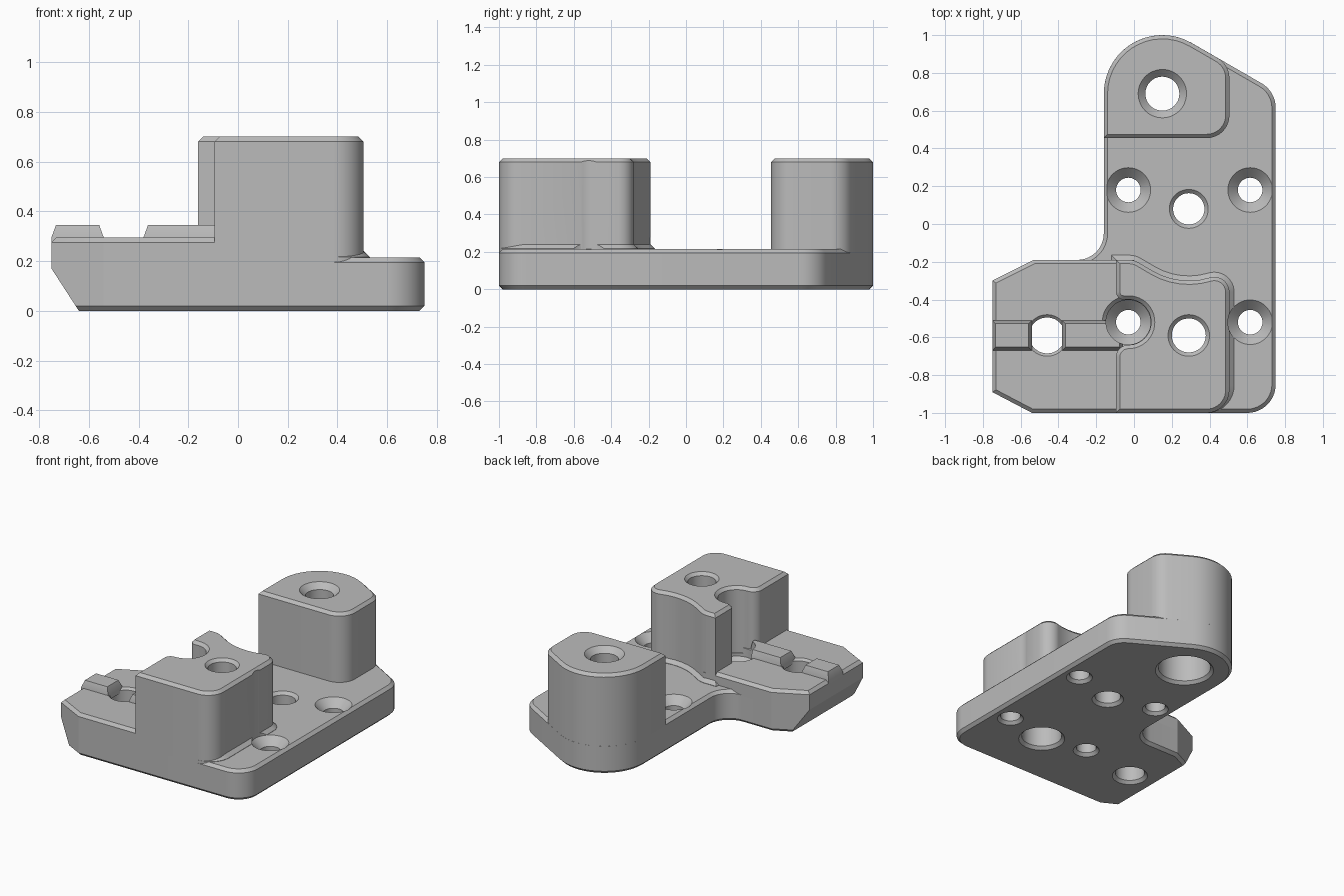
import bpy
import bmesh
import math
from mathutils import Vector

default = bpy.data.objects.get("Cube")
if default:
    bpy.data.objects.remove(default, do_unlink=True)

grey = bpy.data.materials.new("plain grey")
grey.use_nodes = True
grey.diffuse_color = (0.5, 0.5, 0.5, 1)
grey.node_tree.nodes["Principled BSDF"].inputs["Base Color"].default_value = (0.5, 0.5, 0.5, 1)


def rounded(corners):
    """Counter-clockwise outline; a corner may carry a fillet radius."""
    pts = []
    for i, corner in enumerate(corners):
        p = Vector(corner[:2])
        if len(corner) == 2:
            pts.append(p)
            continue
        r = corner[2]
        a = (Vector(corners[i - 1][:2]) - p).normalized()
        b = (Vector(corners[(i + 1) % len(corners)][:2]) - p).normalized()
        half = a.angle(b) / 2
        centre = p + (a + b).normalized() * r / math.sin(half)
        start = p + a * r / math.tan(half) - centre
        end = p + b * r / math.tan(half) - centre
        turn = math.atan2(start.x * end.y - start.y * end.x, start.dot(end))
        steps = max(3, round(abs(turn) / math.radians(8)))
        for k in range(steps + 1):
            t = turn * k / steps
            c, s = math.cos(t), math.sin(t)
            pts.append(centre + Vector((start.x * c - start.y * s, start.x * s + start.y * c)))
    return pts


def inset(pts, d):
    """Move an outline inwards by d with mitred corners."""
    out = []
    for i, p in enumerate(pts):
        e1 = (p - pts[i - 1]).normalized()
        e2 = (pts[(i + 1) % len(pts)] - p).normalized()
        n1, n2 = Vector((-e1.y, e1.x)), Vector((-e2.y, e2.x))
        out.append(p + (n1 + n2) * d / (1 + n1.dot(n2)))
    return out


def circle(x, y, r, n=48):
    return [Vector((x + r * math.cos(math.tau * k / n), y + r * math.sin(math.tau * k / n)))
            for k in range(n)]


def loft(name, rings):
    """Closed solid through a stack of (z, outline) rings."""
    bm = bmesh.new()
    loops = [[bm.verts.new((p.x, p.y, z)) for p in ring] for z, ring in rings]
    for low, high in zip(loops, loops[1:]):
        for i in range(len(low)):
            bm.faces.new((low[i - 1], low[i], high[i], high[i - 1]))
    bm.faces.new(loops[0][::-1])
    bm.faces.new(loops[-1])
    bmesh.ops.recalc_face_normals(bm, faces=bm.faces)
    mesh = bpy.data.meshes.new(name)
    bm.to_mesh(mesh)
    bm.free()
    mesh.materials.append(grey)
    obj = bpy.data.objects.new(name, mesh)
    bpy.context.collection.objects.link(obj)
    return obj


def solid(name, corners, levels):
    pts = rounded(corners)
    return loft(name, [(z, inset(pts, d)) for z, d in levels])


def activate(obj):
    bpy.ops.object.select_all(action='DESELECT')
    obj.select_set(True)
    bpy.context.view_layer.objects.active = obj


def cut(obj, cutter):
    mod = obj.modifiers.new("cut", 'BOOLEAN')
    mod.operation = 'DIFFERENCE'
    mod.solver = 'EXACT'
    mod.object = cutter
    activate(obj)
    bpy.ops.object.modifier_apply(modifier=mod.name)
    bpy.data.objects.remove(cutter, do_unlink=True)


def drill(obj, *holes):
    """Each hole is (x, y, profile) with a profile of (z, radius)."""
    for x, y, profile in holes:
        cut(obj, loft("drill", [(z, circle(x, y, r)) for z, r in profile]))


def bore(r, top, wide=0.02, bottom=None, depth=0.1):
    """Through hole, chamfered at both ends, optionally wider from below."""
    b = bottom or r
    lower = [(-0.01, b + 0.03), (0.02, b)]
    step = [(depth, b), (depth + 0.001, r)] if bottom else []
    return lower + step + [(top - wide, r), (top + 0.01, r + wide + 0.01)]


# Holes
screw = [(-0.01, 0.095), (0.02, 0.065), (0.16, 0.065), (0.215, 0.118), (0.8, 0.118)]
screws = [(x, y, screw) for x in (-0.03, 0.615) for y in (0.18, -0.52)]
pocket_screw, side_screw = screws[1], screws[3]
centre_hole = (0.29, 0.08, bore(0.083, 0.215))
block_hole = (0.29, -0.59, bore(0.09, 0.7, bottom=0.13, depth=0.4))
boss_hole = (0.15, 0.69, bore(0.09, 0.7, wide=0.038, bottom=0.17, depth=0.5))
wing_hole = (-0.46, -0.59, bore(0.095, 0.295, wide=0.015))

# Base plate with a sloped underside at the wing tip
plate = solid("base_plate", [
    (-0.75, -0.89), (-0.54, -1), (0.75, -1, 0.15), (0.75, 0.702, 0.15),
    (-0.16, 1.227, 0.31), (-0.16, -0.19, 0.14), (-0.53, -0.19), (-0.75, -0.3)],
    [(0, 0.02), (0.02, 0), (0.195, 0), (0.215, 0.02)])
wedge = []
for z in (-0.05, 0.25):
    x = -0.64 - 0.647 * z
    wedge.append((z, [Vector(p) for p in ((-0.9, -1.2), (x, -1.2), (x, 0), (-0.9, 0))]))
cut(plate, loft("wedge", wedge))
drill(plate, *screws, centre_hole, block_hole, boss_hole, wing_hole)

# Raised wing deck
wing = solid("wing_deck", [
    (-0.75, -0.89), (-0.54, -1), (0, -1), (0, -0.19), (-0.53, -0.19), (-0.75, -0.3)],
    [(0.19, 0), (0.275, 0), (0.295, 0.02)])
drill(wing, wing_hole, pocket_screw, (-0.03, -0.52, [(0.27, 0.113), (0.305, 0.148)]))

# Locating ribs either side of the wing hole
ribs = []
for name, x0, x1 in (("outer_rib", -0.75, -0.54), ("inner_rib", -0.38, -0.06)):
    ribs.append(solid(name, [(x0, -0.67), (x1, -0.67), (x1, -0.51), (x0, -0.51)],
                      [(0.26, 0), (0.295, 0), (0.345, 0.018)]))
drill(ribs[1], pocket_screw)


# Tall front block with a screw pocket and a wavy back, plus its foot
def block_outline(front):
    return [(-0.095, front), (0.505, front, 0.12), (0.505, -0.252, 0.08),
            (0.242, -0.332, 0.38), (0, -0.19, 0.1), (-0.095, -0.19),
            (-0.095, -0.4, 0.04), (0.09, -0.4, 0.118), (0.09, -0.64, 0.118),
            (-0.095, -0.64, 0.065)]


block = solid("front_block", block_outline(-1), [(0.19, 0), (0.68, 0), (0.7, 0.02)])
drill(block, block_hole, side_screw)
foot = solid("block_foot", block_outline(-0.975), [(0.19, -0.025), (0.217, -0.025), (0.24, 0)])
drill(foot, block_hole, side_screw, pocket_screw)

# Tall rear boss
boss = solid("rear_boss", [
    (-0.16, 0.455), (0.505, 0.455, 0.12), (0.505, 0.843, 0.12), (-0.16, 1.227, 0.31)],
    [(0.19, 0), (0.68, 0), (0.7, 0.02)])
drill(boss, boss_hole)

# Smooth the round walls and keep the edges crisp
for part in (plate, wing, block, foot, boss, *ribs):
    activate(part)
    bpy.ops.object.shade_smooth_by_angle(angle=math.radians(25))
